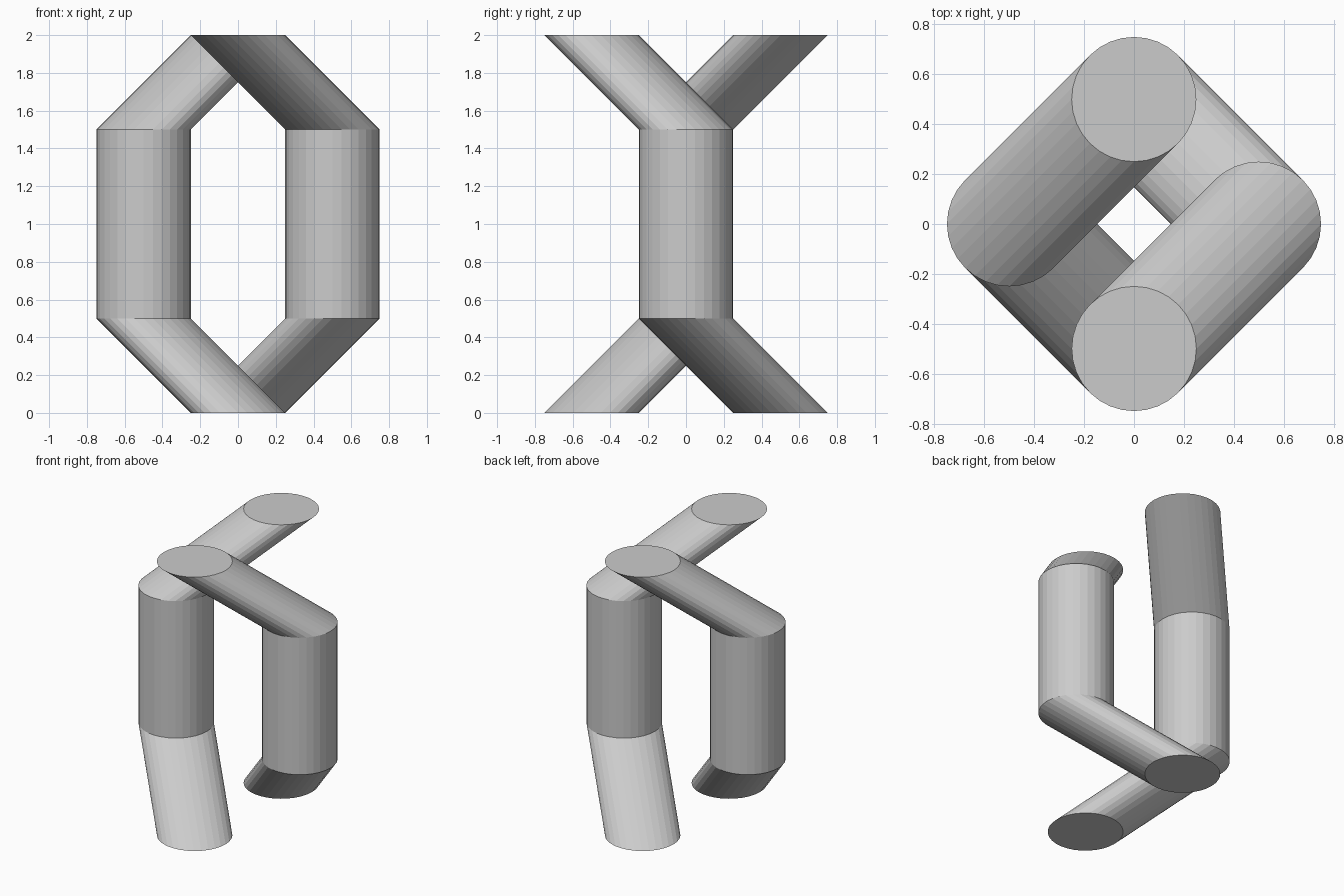
import bpy
import bmesh
from math import radians
from mathutils import Matrix, Vector

cube = bpy.data.objects.get("Cube")
if cube:
    bpy.data.objects.remove(cube)

SIDES = 32
RADIUS = 0.25

grey = bpy.data.materials.new("plain grey")
grey.use_nodes = True
colour = (0.6, 0.6, 0.6, 1)
grey.diffuse_color = colour
grey.node_tree.nodes["Principled BSDF"].inputs["Base Color"].default_value = colour


def strand(name, path, turn):
    """Sweep a level circle along the path, with flat caps at both ends."""
    bm = bmesh.new()
    rings = []
    for point in path:
        ring = bmesh.ops.create_circle(
            bm, segments=SIDES, radius=RADIUS,
            matrix=Matrix.Translation(Vector(point)))["verts"]
        rings.append(ring)
    for low, high in zip(rings, rings[1:]):
        for i in range(SIDES):
            j = (i + 1) % SIDES
            bm.faces.new((low[i], low[j], high[j], high[i]))
    bm.faces.new(rings[0])
    bm.faces.new(rings[-1])
    bmesh.ops.recalc_face_normals(bm, faces=bm.faces)
    bm.transform(Matrix.Rotation(radians(turn), 4, "Z"))
    mesh = bpy.data.meshes.new(name)
    bm.to_mesh(mesh)
    bm.free()
    mesh.materials.append(grey)
    obj = bpy.data.objects.new(name, mesh)
    bpy.context.collection.objects.link(obj)


# Slanted foot, upright column, slanted top
path = [(0, 0.5, 0), (0.5, 0, 0.5), (0.5, 0, 1.5), (0, -0.5, 2)]
strand("left_strand", path, 0)
strand("right_strand", path, 180)
